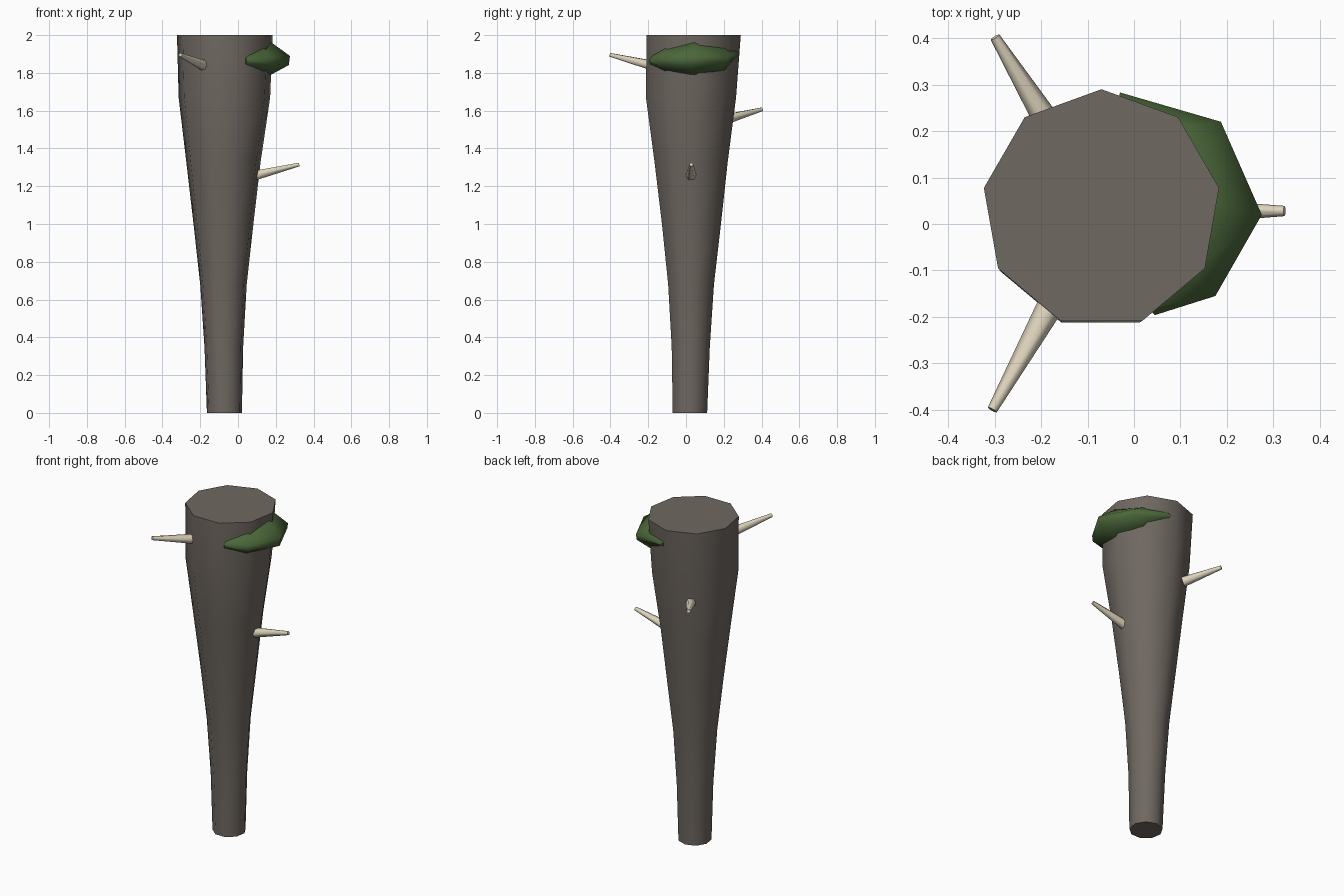
import bpy, bmesh, math
from mathutils import Vector

if "Cube" in bpy.data.objects:
    bpy.data.objects.remove(bpy.data.objects["Cube"])


def material(name, col):
    m = bpy.data.materials.new(name)
    m.diffuse_color = (*col, 1)
    m.use_nodes = True
    m.node_tree.nodes["Principled BSDF"].inputs["Base Color"].default_value = m.diffuse_color
    return m


WOOD = material("grey_brown_wood", (0.16, 0.138, 0.12))
BONE = material("pale_bone", (0.72, 0.65, 0.50))
MOSS = material("moss_green", (0.07, 0.135, 0.042))


def loft(name, rings, mat, angle):
    """Skin closed rings of equal point count and cap both ends."""
    bm = bmesh.new()
    loops = [[bm.verts.new(p) for p in ring] for ring in rings]
    n = len(loops[0])
    for a, b in zip(loops, loops[1:]):
        for i in range(n):
            j = (i + 1) % n
            bm.faces.new((a[i], a[j], b[j], b[i]))
    bm.faces.new(loops[0][::-1])
    bm.faces.new(loops[-1])
    bmesh.ops.recalc_face_normals(bm, faces=bm.faces)
    me = bpy.data.meshes.new(name)
    bm.to_mesh(me)
    bm.free()
    me.materials.append(mat)
    ob = bpy.data.objects.new(name, me)
    bpy.context.collection.objects.link(ob)
    bpy.ops.object.select_all(action='DESELECT')
    bpy.context.view_layer.objects.active = ob
    ob.select_set(True)
    bpy.ops.object.shade_smooth_by_angle(angle=math.radians(angle))
    return ob


# Tapered nine-sided club shaft: z, centre x, centre y, radius
PROFILE = [(0, -0.072, 0.018, 0.094), (0.35, -0.075, 0.022, 0.104),
           (0.68, -0.077, 0.023, 0.125), (1.0, -0.077, 0.024, 0.161),
           (1.33, -0.077, 0.021, 0.200), (1.67, -0.072, 0.019, 0.246),
           (2.0, -0.070, 0.033, 0.257)]
rings = []
for z, cx, cy, r in PROFILE:
    ts = [math.radians(90 + 40 * i) for i in range(9)]
    rings.append([(cx + r * math.cos(t), cy + r * math.sin(t), z) for t in ts])
loft("club_shaft", rings, WOOD, 50)


# Tapered six-sided spikes with blunt tips
def spike(name, base, tip, r0=0.029, r1=0.011):
    base, tip = Vector(base), Vector(tip)
    q = (tip - base).to_track_quat('Z', 'Y')
    ring = []
    for c, r in ((base, r0), (tip, r1)):
        ring.append([c + q @ Vector((r * math.cos(t), r * math.sin(t), 0))
                     for t in (math.radians(60 * i) for i in range(6))])
    loft(name, ring, BONE, 65)


spike("upper_front_spike", (-0.178, -0.172, 1.838), (-0.305, -0.400, 1.895))
spike("middle_back_spike", (-0.182, 0.212, 1.555), (-0.299, 0.402, 1.607))
spike("lower_right_spike", (0.095, 0.027, 1.258), (0.324, 0.028, 1.315))

# Moss clump wrapped round one side: outer x, y, wall x, y, bottom z, top z
STATIONS = [(0.045, -0.196, 0.030, -0.180, 1.835, 1.895),
            (0.175, -0.155, 0.130, -0.105, 1.805, 1.935),
            (0.275, 0.020, 0.175, 0.045, 1.790, 1.962),
            (0.187, 0.220, 0.105, 0.205, 1.815, 1.930),
            (-0.030, 0.283, -0.035, 0.265, 1.885, 1.918)]
sections = []
for ox, oy, wx, wy, lo, hi in STATIONS:
    h = hi - lo
    ix, iy = wx - (ox - wx) * 0.3, wy - (oy - wy) * 0.3
    sections.append([(ix, iy, hi), (wx, wy, hi), (ox, oy, lo + h * 0.58),
                     (ox - (ox - wx) * 0.06, oy - (oy - wy) * 0.06, lo + h * 0.3),
                     (wx, wy, lo), (ix, iy, lo)])
loft("moss_clump", sections, MOSS, 60)
